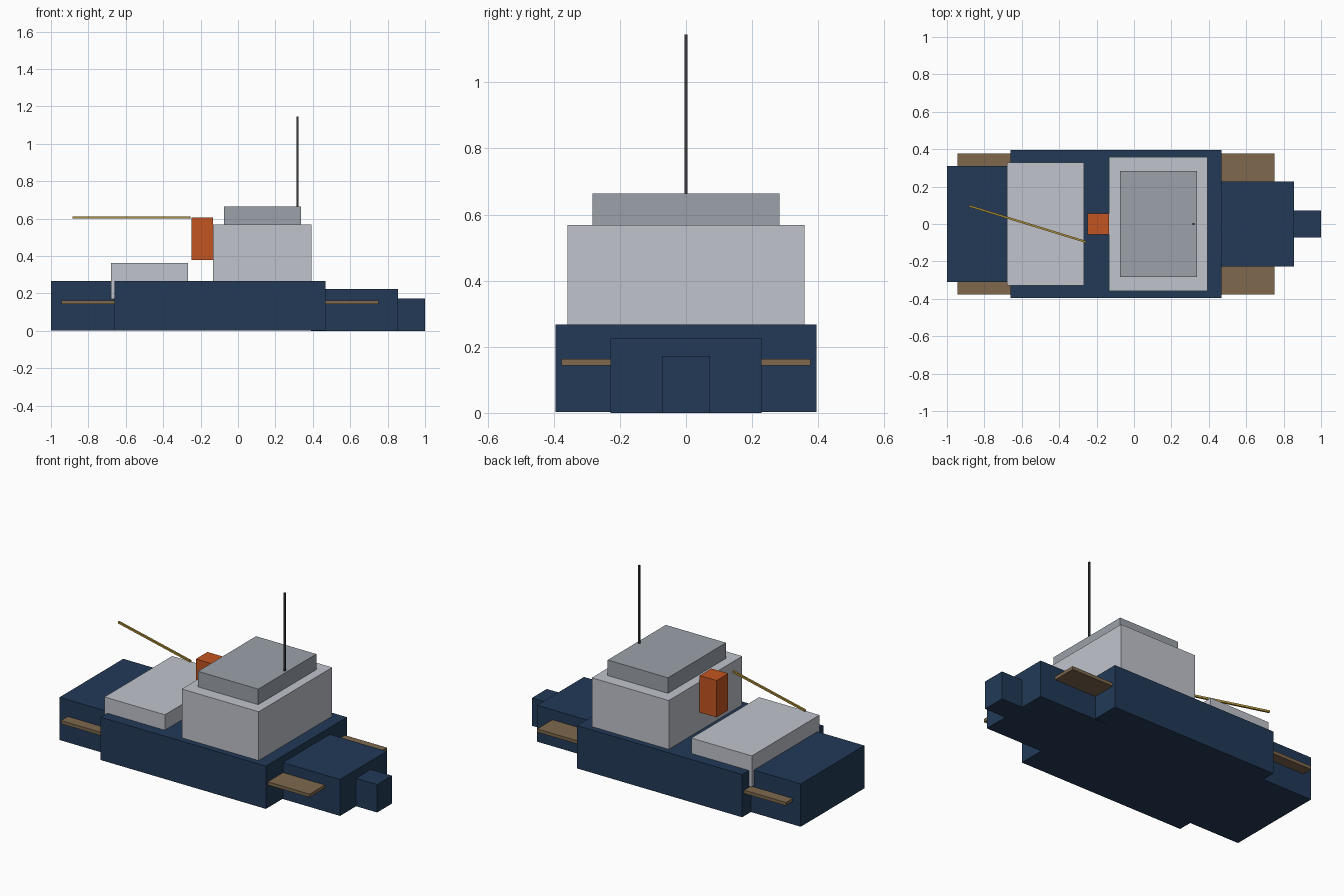
import bpy, math

if "Cube" in bpy.data.objects:
    bpy.data.objects.remove(bpy.data.objects["Cube"])


def material(name, rgb):
    m = bpy.data.materials.new(name)
    m.diffuse_color = (*rgb, 1)
    m.use_nodes = True
    m.node_tree.nodes["Principled BSDF"].inputs["Base Color"].default_value = m.diffuse_color
    return m


navy = material("navy", (0.016, 0.042, 0.095))
wood = material("wood", (0.21, 0.14, 0.075))
pale = material("pale_grey", (0.53, 0.55, 0.60))
grey = material("mid_grey", (0.33, 0.36, 0.40))
orange = material("orange", (0.55, 0.09, 0.015))
dark = material("dark_metal", (0.04, 0.04, 0.045))
brass = material("brass", (0.42, 0.27, 0.04))


def box(name, x, y, z, mat):
    """Box from (min, max) ranges on each axis."""
    lo, hi = zip(x, y, z)
    bpy.ops.mesh.primitive_cube_add(size=1, location=[(a + b) / 2 for a, b in zip(lo, hi)])
    ob = bpy.context.object
    ob.name = name
    ob.scale = [b - a for a, b in zip(lo, hi)]
    bpy.ops.object.transform_apply(location=False, rotation=False, scale=True)
    ob.data.materials.append(mat)
    return ob


def centred(name, x, half_y, z, mat):
    return box(name, x, (-half_y, half_y), z, mat)


# Hull sections
centred("hull_middle", (-0.66, 0.467), 0.395, (0.003, 0.267), navy)
centred("hull_stern", (-1.0, -0.66), 0.31, (0.003, 0.267), navy)
centred("hull_bow", (0.39, 0.856), 0.228, (0.0, 0.225), navy)
centred("hull_tip", (0.856, 1.0), 0.072, (0.0, 0.172), navy)

# Side ledges, one per side at each end
for side, s in (("left", 1), ("right", -1)):
    for end, x, inner in (("stern", (-0.945, -0.66), 0.31), ("bow", (0.467, 0.752), 0.228)):
        y = sorted((s * inner, s * 0.376))
        box(f"{end}_ledge_{side}", x, y, (0.143, 0.163), wood)

# Cabins
centred("aft_cabin", (-0.68, -0.268), 0.33, (0.17, 0.362), pale)
centred("main_cabin", (-0.133, 0.392), 0.358, (0.26, 0.568), pale)
centred("upper_cabin", (-0.075, 0.336), 0.283, (0.568, 0.664), grey)

# Mast and funnel
box("mast", (0.313, 0.323), (-0.005, 0.005), (0.664, 1.145), dark)
centred("funnel", (-0.248, -0.133), 0.057, (0.38, 0.607), orange)

# Slanted boom
x0, y0, x1, y1 = -0.882, 0.097, -0.256, -0.096
length = math.hypot(x1 - x0, y1 - y0)
boom = box("boom", (-length / 2, length / 2), (-0.0055, 0.0055), (0.6, 0.612), brass)
boom.location.x, boom.location.y = (x0 + x1) / 2, (y0 + y1) / 2
boom.rotation_euler.z = math.atan2(y1 - y0, x1 - x0)
